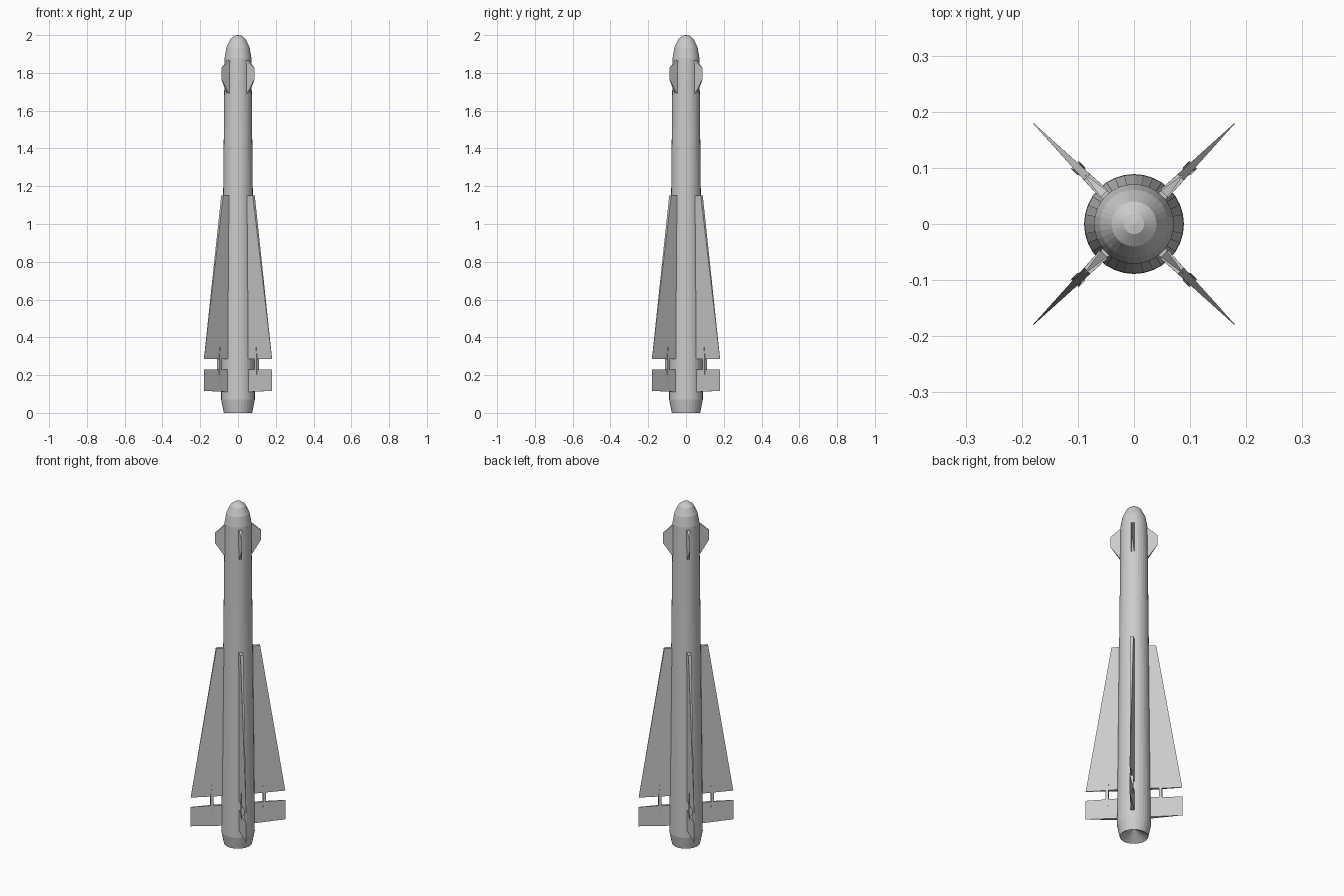
import bpy, bmesh, math
from mathutils import Vector, Matrix

if "Cube" in bpy.data.objects:
    bpy.data.objects.remove(bpy.data.objects["Cube"])

grey = bpy.data.materials.new("light_grey")
grey.diffuse_color = (0.6, 0.6, 0.6, 1)
grey.use_nodes = True
grey.node_tree.nodes["Principled BSDF"].inputs["Base Color"].default_value = grey.diffuse_color


def finish(name, bm):
    bmesh.ops.recalc_face_normals(bm, faces=bm.faces)
    me = bpy.data.meshes.new(name)
    bm.to_mesh(me)
    bm.free()
    me.materials.append(grey)
    ob = bpy.data.objects.new(name, me)
    bpy.context.collection.objects.link(ob)
    return ob


def lathe(name, profile, n=32):
    bm = bmesh.new()
    rings = []
    for r, z in profile:
        if r == 0:
            rings.append([bm.verts.new((0, 0, z))] * n)
        else:
            rings.append([bm.verts.new((r * math.cos(math.tau * i / n),
                                        r * math.sin(math.tau * i / n), z)) for i in range(n)])
    for a, b in zip(rings, rings[1:]):
        for i in range(n):
            j = (i + 1) % n
            bm.faces.new(list(dict.fromkeys((a[i], a[j], b[j], b[i]))))
    return finish(name, bm)


def plate(name, outline, angle):
    """Outline of (radius, height, half thickness) made into a tapered plate."""
    bm = bmesh.new()
    sides = [[bm.verts.new((r, s * t, z)) for r, z, t in outline] for s in (-1, 1)]
    n = len(outline)
    for side in sides:
        bm.faces.new(side)
    for i in range(n):
        j = (i + 1) % n
        bm.faces.new((sides[0][i], sides[0][j], sides[1][j], sides[1][i]))
    bmesh.ops.transform(bm, matrix=Matrix.Rotation(angle, 4, 'Z'), verts=bm.verts)
    return finish(name, bm)


# body with hollow tail cone and rounded nose
lathe("body", [(0, 0.05), (0.075, 0), (0.089, 0.07), (0.088, 0.2), (0.078, 1.2),
               (0.071, 1.88), (0.061, 1.935), (0.04, 1.98), (0.018, 1.997), (0, 2.0)])


def half(r, root=0.01, tip=0.255):
    return max(0.0005, root * (tip - r) / (tip - 0.075))


# four sets of fins on the diagonals
for k in range(4):
    a = math.pi / 4 + k * math.pi / 2
    plate(f"main_fin_{k}", [(r, z, half(r)) for r, z in
          [(0.06, 0.285), (0.255, 0.285), (0.118, 1.15), (0.06, 1.15)]], a)
    plate(f"tail_fin_{k}", [(r, z, half(r)) for r, z in
          [(0.06, 0.11), (0.255, 0.117), (0.255, 0.23), (0.06, 0.23)]], a)
    plate(f"nose_fin_{k}", [(r, z, half(r, 0.008, 0.13)) for r, z in
          [(0.06, 1.692), (0.076, 1.692), (0.124, 1.765), (0.124, 1.825),
           (0.076, 1.865), (0.06, 1.865)]], a)
    # hinge rod joining the tail fin to the main fin
    plate(f"hinge_rod_{k}", [(0.136, 0.17, 0.006), (0.148, 0.17, 0.006), (0.149, 0.23, 0.01),
          (0.149, 0.29, 0.01), (0.138, 0.40, 0.006), (0.128, 0.40, 0.006),
          (0.134, 0.29, 0.01), (0.134, 0.23, 0.01)], a)
